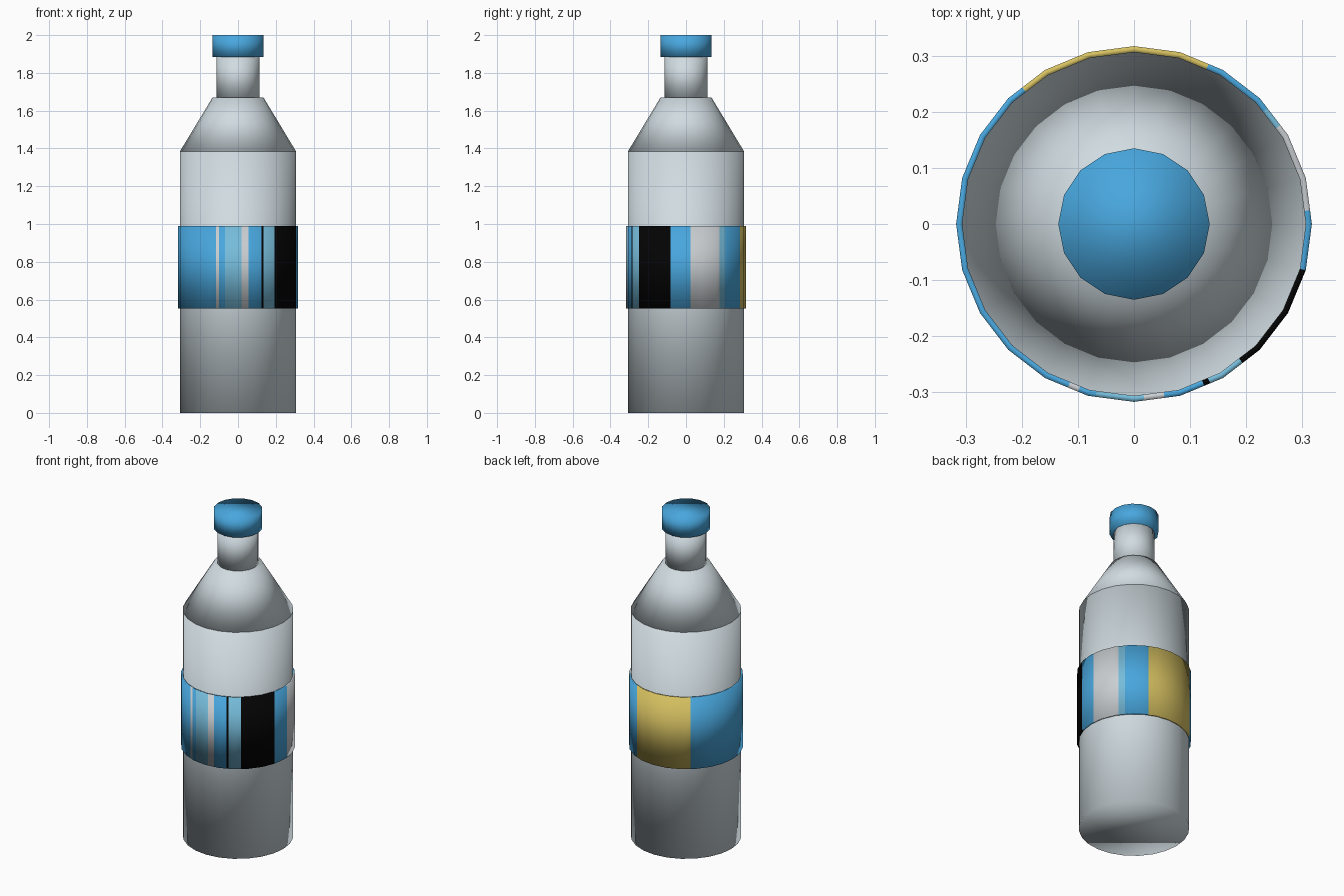
import bpy, bmesh, math

if "Cube" in bpy.data.objects:
    bpy.data.objects.remove(bpy.data.objects["Cube"])


def material(name, rgb):
    m = bpy.data.materials.new(name)
    m.diffuse_color = (*rgb, 1)
    m.use_nodes = True
    m.node_tree.nodes["Principled BSDF"].inputs["Base Color"].default_value = m.diffuse_color
    return m


PALE = material("pale_grey", (0.63, 0.71, 0.75))
BLUE = material("blue", (0.065, 0.385, 0.73))
SKY = material("light_blue", (0.18, 0.50, 0.70))
WHITE = material("label_grey", (0.60, 0.63, 0.65))
BLACK = material("black", (0.001, 0.001, 0.001))
YELLOW = material("yellow", (0.67, 0.53, 0.12))


def add_object(name, bm, mats):
    bmesh.ops.recalc_face_normals(bm, faces=bm.faces)
    # every part is softly shaded right over its rims
    for f in bm.faces:
        f.smooth = True
    me = bpy.data.meshes.new(name)
    bm.to_mesh(me)
    bm.free()
    for m in mats:
        me.materials.append(m)
    ob = bpy.data.objects.new(name, me)
    bpy.context.collection.objects.link(ob)
    return ob


def frustum(name, sides, r_low, r_high, z_low, z_high, mat):
    bm = bmesh.new()
    bmesh.ops.create_cone(bm, cap_ends=True, segments=sides, radius1=r_low,
                          radius2=r_high, depth=z_high - z_low)
    bmesh.ops.translate(bm, verts=bm.verts, vec=(0, 0, (z_low + z_high) / 2))
    return add_object(name, bm, [mat])


# Bottle: body, shoulder, neck and cap
frustum("body", 24, 0.307, 0.307, 0, 1.385, PALE)
frustum("shoulder", 24, 0.307, 0.135, 1.385, 1.67, PALE)
frustum("neck", 16, 0.114, 0.114, 1.665, 1.89, PALE)
frustum("cap", 16, 0.135, 0.135, 1.885, 2.0, BLUE)

# Wrap label: start angle (degrees from +x) and colour of each stripe
STRIPES = [(-112, WHITE), (-108.4, BLUE), (-102.6, SKY), (-86.7, WHITE),
           (-80, BLUE), (-66.5, BLACK), (-64.4, SKY), (-52, BLACK),
           (-15.1, BLUE), (4.4, WHITE), (34, SKY), (41, BLUE),
           (65, YELLOW), (129.3, BLUE)]
SIDES, STEP = 24, 15.0


def rim_point(angle, radius, z):
    # point on the flat-sided outline at this angle
    off = angle % STEP - STEP / 2
    r = radius * math.cos(math.radians(STEP / 2)) / math.cos(math.radians(off))
    a = math.radians(angle)
    return (r * math.cos(a), r * math.sin(a), z)


start = STRIPES[0][0]
corners = [k * STEP for k in range(-8, 18) if start < k * STEP < start + 360]
angles = sorted(set(corners + [a for a, _ in STRIPES]))
mats = [WHITE, BLUE, SKY, BLACK, YELLOW]
bm = bmesh.new()
# each loop: inner bottom, outer bottom, outer top, inner top
loops = [[bm.verts.new(rim_point(a, r, z)) for r, z in
          ((0.306, 0.553), (0.317, 0.553), (0.317, 0.99), (0.306, 0.99))]
         for a in angles]
for i, a in enumerate(angles):
    here, after = loops[i], loops[(i + 1) % len(loops)]
    colour = [m for s, m in STRIPES if s <= a][-1]
    for j in range(4):
        k = (j + 1) % 4
        f = bm.faces.new((here[j], after[j], after[k], here[k]))
        f.material_index = mats.index(colour)
add_object("label", bm, mats)
